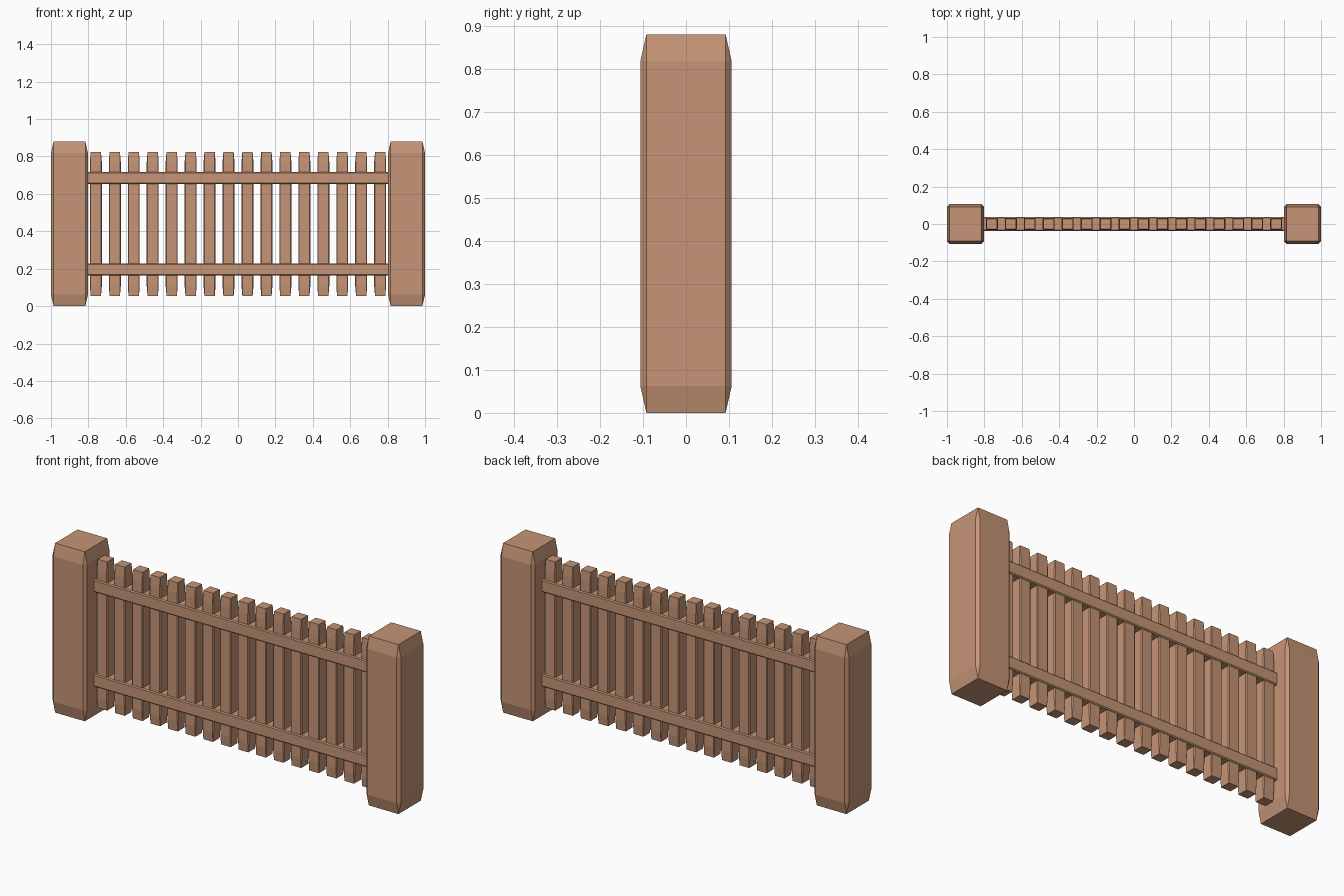
import bpy
import bmesh

if "Cube" in bpy.data.objects:
    bpy.data.objects.remove(bpy.data.objects["Cube"], do_unlink=True)

# Single warm timber colour
wood = bpy.data.materials.new("warm_wood")
wood.use_nodes = True
wood.diffuse_color = (0.56, 0.30, 0.18, 1)
wood.node_tree.nodes["Principled BSDF"].inputs["Base Color"].default_value = wood.diffuse_color


def timber(name, centre, half, chamfer, taper, axis="Z"):
    """Beam with chamfered long edges that taper to square ends."""
    a, b, length = half
    c = chamfer

    def place(u, v, w):
        p = (u, v, w) if axis == "Z" else (w, v, u)
        return tuple(p[i] + centre[i] for i in range(3))

    bm = bmesh.new()
    corners = [(1, 1), (-1, 1), (-1, -1), (1, -1)]
    caps, rings = [], []
    for end in (-1, 1):
        caps.append([bm.verts.new(place(sx * (a - c), sy * (b - c), end * length))
                     for sx, sy in corners])
        ring = []
        for sx, sy in corners:
            pair = [(sx * a, sy * (b - c)), (sx * (a - c), sy * b)]
            if sx * sy < 0:
                pair.reverse()
            ring += [bm.verts.new(place(u, v, end * (length - taper))) for u, v in pair]
        rings.append(ring)

    # Square ends, with sloped sides and corner triangles
    for cap, ring in zip(caps, rings):
        bm.faces.new(cap)
        for i in range(4):
            j = (i + 1) % 4
            bm.faces.new((cap[i], ring[2 * i], ring[2 * i + 1]))
            bm.faces.new((cap[i], ring[2 * i + 1], ring[2 * j], cap[j]))
    # Long sides
    for i in range(8):
        j = (i + 1) % 8
        bm.faces.new((rings[0][i], rings[0][j], rings[1][j], rings[1][i]))
    bmesh.ops.recalc_face_normals(bm, faces=bm.faces)

    mesh = bpy.data.meshes.new(name)
    bm.to_mesh(mesh)
    bm.free()
    mesh.materials.append(wood)
    obj = bpy.data.objects.new(name, mesh)
    bpy.context.scene.collection.objects.link(obj)
    return obj


# End posts
for side, x in (("left", 0.901), ("right", -0.901)):
    timber(side + "_post", (x, 0, 0.44), (0.099, 0.106, 0.44), 0.014, 0.062)

# Horizontal rails, let into the posts
for name, z in (("lower_rail", 0.195), ("upper_rail", 0.686)):
    timber(name, (0, 0, z), (0.032, 0.038, 0.87), 0.005, 0.06, axis="X")

# Evenly spaced pickets
count = 16
for i in range(count):
    x = -0.76 + 1.52 * i / (count - 1)
    timber(f"picket_{i + 1}", (x, 0, 0.439), (0.032, 0.032, 0.386), 0.0045, 0.054)
